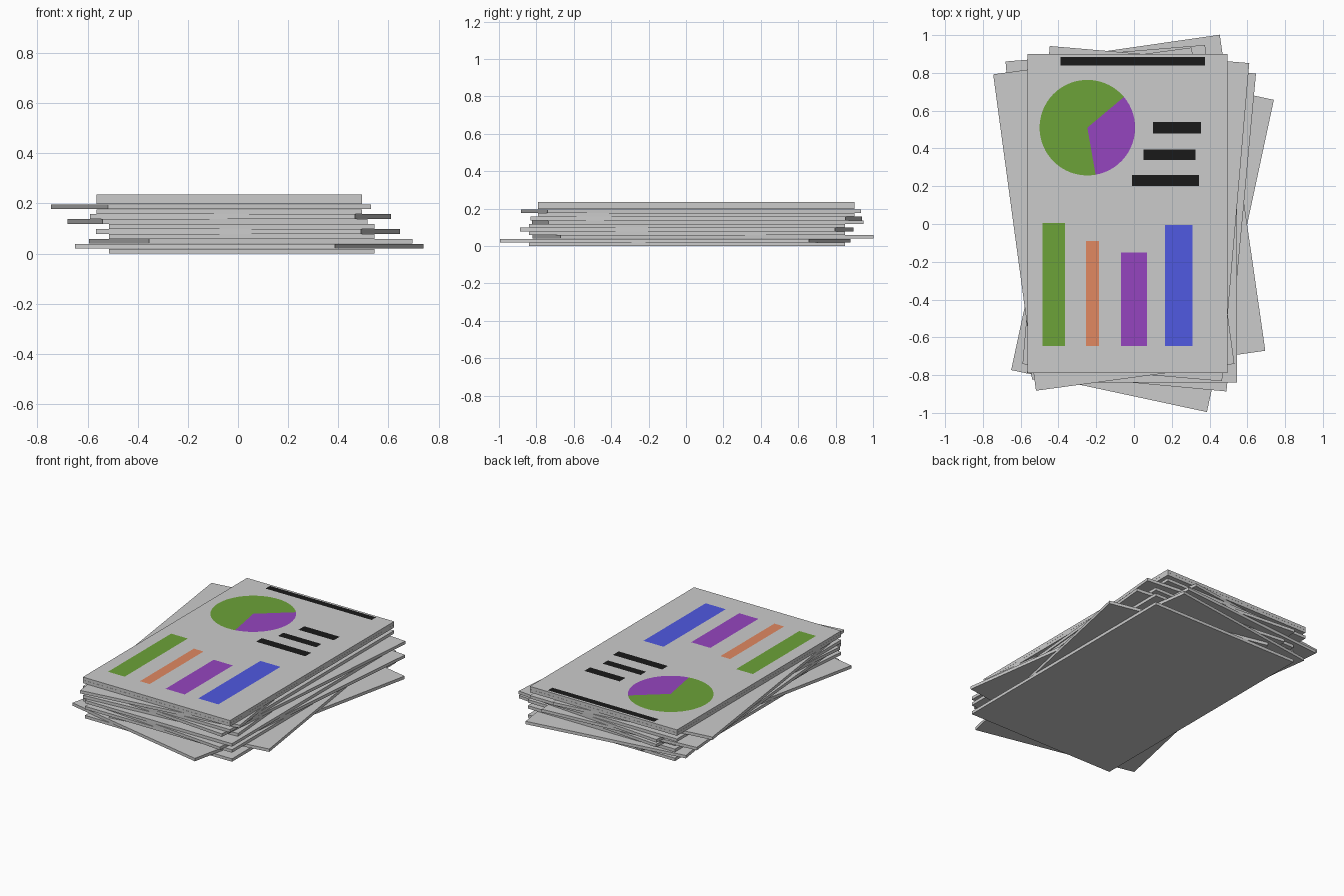
import bpy, bmesh, math

if "Cube" in bpy.data.objects:
    bpy.data.objects.remove(bpy.data.objects["Cube"])

W, L = 1.06, 1.69          # sheet size
PITCH, THICK = 0.0197, 0.0192
LIFT = 0.0005              # printed shapes sit just above the paper


def material(name, rgb):
    m = bpy.data.materials.new(name)
    m.diffuse_color = (*rgb, 1)
    m.use_nodes = True
    m.node_tree.nodes["Principled BSDF"].inputs["Base Color"].default_value = m.diffuse_color
    return m


GREEN = material("green", (0.15, 0.36, 0.04))
PURPLE = material("purple", (0.30, 0.06, 0.52))
ORANGE = material("orange", (0.75, 0.25, 0.12))
BLUE = material("blue", (0.08, 0.10, 0.75))
BLACK = material("black", (0.01, 0.01, 0.01))


def finish(name, bm, loc, angle=0, mat=None):
    me = bpy.data.meshes.new(name)
    bm.to_mesh(me)
    bm.free()
    ob = bpy.data.objects.new(name, me)
    bpy.context.collection.objects.link(ob)
    ob.location = loc
    ob.rotation_euler.z = math.radians(angle)
    if mat:
        me.materials.append(mat)
    return ob


def sheet(name, x, y, z, angle):
    bm = bmesh.new()
    bmesh.ops.create_cube(bm, size=1)
    bmesh.ops.scale(bm, vec=(W, L, THICK), verts=bm.verts)
    finish(name, bm, (x, y, z + THICK / 2), angle)


def flat(name, pts, loc, angle, mat):
    bm = bmesh.new()
    f = bm.faces.new([bm.verts.new((px, py, 0)) for px, py in pts])
    f.normal_update()
    if f.normal.z < 0:
        f.normal_flip()
    finish(name, bm, loc, angle, mat)


def bar(name, x0, x1, y0, y1, loc, mat):
    flat(name, [(x0, y0), (x1, y0), (x1, y1), (x0, y1)], loc, 0, mat)


def slice_(name, cx, cy, r, a0, a1, loc, angle, mat):
    n = max(2, round((a1 - a0) / 6))
    pts = [(cx, cy)]
    for i in range(n + 1):
        a = math.radians(a0 + (a1 - a0) * i / n)
        pts.append((cx + r * math.cos(a), cy + r * math.sin(a)))
    flat(name, pts, loc, angle, mat)


# Stack of loosely turned sheets, bottom to top: centre x, centre y, angle
stack = [
    (0.015, 0.005, 0), (0.045, -0.058, -12.1), (0.05, 0.09, 8.2),
    (0.015, 0.005, 0), (0.04, 0.004, -5.3), (0.015, 0.005, 0),
    (-0.082, 0.062, 4.75), (0.01, 0.055, -4.9), (-0.035, 0.055, 0),
    (-0.107, 0.026, 7.7), (-0.035, 0.055, 0), (-0.035, 0.055, 0),
]
for i, (x, y, a) in enumerate(stack):
    sheet(f"sheet_{i + 1}", x, y, i * PITCH, a)

top = (0, 0, (len(stack) - 1) * PITCH + THICK + LIFT)

# Pie chart on the top sheet
slice_("pie_slice_small", -0.247, 0.51, 0.253, -80, 40, top, 0, PURPLE)
slice_("pie_slice_large", -0.247, 0.51, 0.253, 40, 280, top, 0, GREEN)

# Heading strip and the three legend lines
bar("heading_strip", -0.39, 0.375, 0.84, 0.885, top, BLACK)
for i, r in enumerate([(0.10, 0.355, 0.48, 0.54), (0.05, 0.325, 0.34, 0.395),
                       (-0.01, 0.345, 0.20, 0.26)]):
    bar(f"legend_line_{i + 1}", *r, top, BLACK)

# Bar chart
for i, (x0, x1, y1, mat) in enumerate([
        (-0.485, -0.365, 0.005, GREEN), (-0.255, -0.185, -0.09, ORANGE),
        (-0.07, 0.068, -0.15, PURPLE), (0.165, 0.31, -0.005, BLUE)]):
    bar(f"chart_bar_{i + 1}", x0, x1, -0.645, y1, top, mat)
